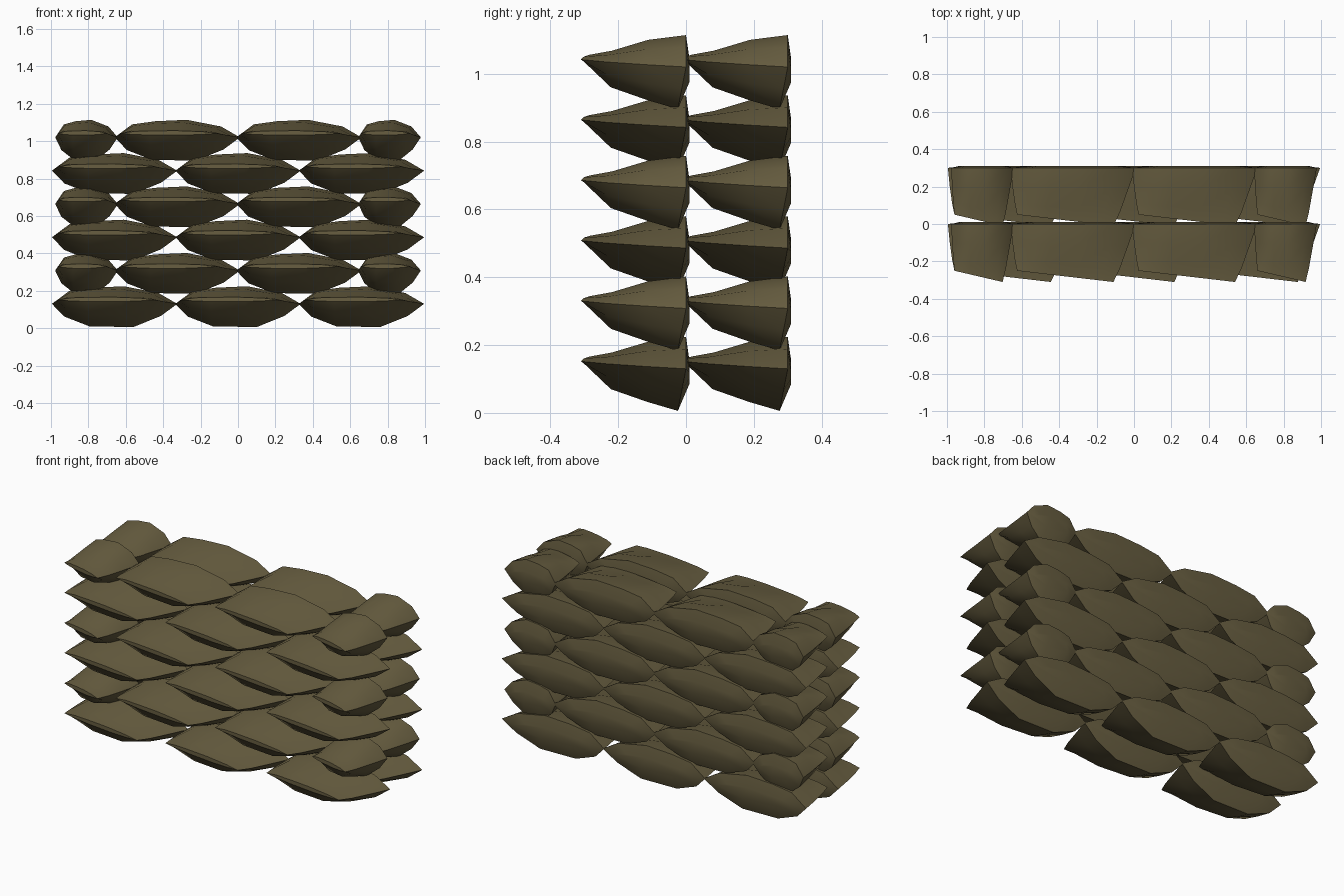
import bpy, bmesh, math

if "Cube" in bpy.data.objects:
    bpy.data.objects.remove(bpy.data.objects["Cube"])

# Burlap colour
mat = bpy.data.materials.new("olive burlap")
mat.diffuse_color = (0.135, 0.11, 0.051, 1)
mat.use_nodes = True
mat.node_tree.nodes["Principled BSDF"].inputs["Base Color"].default_value = mat.diffuse_color

# Lens-shaped outline of a bag seen from the front (u across, v up)
RING = [(-1, 0), (-.72, .74), (-.35, .92), (.15, 1), (.7, .62),
        (1, 0), (.74, -.52), (.3, -1), (-.4, -.97), (-.8, -.55)]

# Stations front to back: y, skew, left x, right x, middle z, top z, bottom z
STATIONS = [(-.280, .030, -.300, .215, .152, .166, .142),
            (-.215, .022, -.312, .250, .145, .178, .070),
            (-.110, .010, -.325, .292, .137, .210, .032),
            (-.012, .000, -.335, .335, .130, .224, .006)]


def make_bag_mesh():
    bm = bmesh.new()
    rings = []
    for i, (y, skew, xl, xr, zm, zt, zb) in enumerate(STATIONS):
        ring = []
        for u, v in RING:
            x = (xl + xr) / 2 + u * (xr - xl) / 2
            z = zm + v * ((zt - zm) if v > 0 else (zm - zb))
            yy = y - skew * u
            if i == 3:  # rim leans: top and tips further back than the belly
                yy += .012 * v + .012 * (1 - abs(v))
            ring.append(bm.verts.new((x, yy, z)))
        rings.append(ring)
    # Slightly bulging back panel
    rings.append([bm.verts.new((u * .25, .010, .12 + v * .035)) for u, v in RING])
    n = len(RING)
    for a, b in zip(rings, rings[1:]):
        for k in range(n):
            bm.faces.new((a[k], a[(k + 1) % n], b[(k + 1) % n], b[k]))
    bm.faces.new(rings[0])
    bm.faces.new(rings[-1])
    bmesh.ops.recalc_face_normals(bm, faces=bm.faces[:])
    mesh = bpy.data.meshes.new("sandbag")
    bm.to_mesh(mesh)
    bm.free()
    mesh.materials.append(mat)
    return mesh


bag_mesh = make_bag_mesh()


def bag(name, x, y, z, width=1.0):
    ob = bpy.data.objects.new(name, bag_mesh)
    ob.location = (x, y, z)
    ob.scale = (width, 1, 1)
    bpy.context.collection.objects.link(ob)
    return ob


# Six courses, two bags deep; odd courses are staggered with half bags at the ends
EVEN = [(-.66, 1), (0, 1), (.66, 1)]
ODD = [(-.81, .5), (-.325, 1), (.325, 1), (.81, .5)]
for row in range(6):
    for depth, y in (("front", 0), ("back", .3)):
        for i, (x, w) in enumerate(ODD if row % 2 else EVEN):
            kind = "half_sandbag" if w < 1 else "sandbag"
            last = bag(f"{kind}_{depth}_row{row + 1}_{i + 1}", x, y, row * .178, w)

# Smooth burlap with crisp seams (the mesh is shared by all bags)
bpy.ops.object.select_all(action='DESELECT')
last.select_set(True)
bpy.context.view_layer.objects.active = last
bpy.ops.object.shade_smooth_by_angle(angle=math.radians(35))
